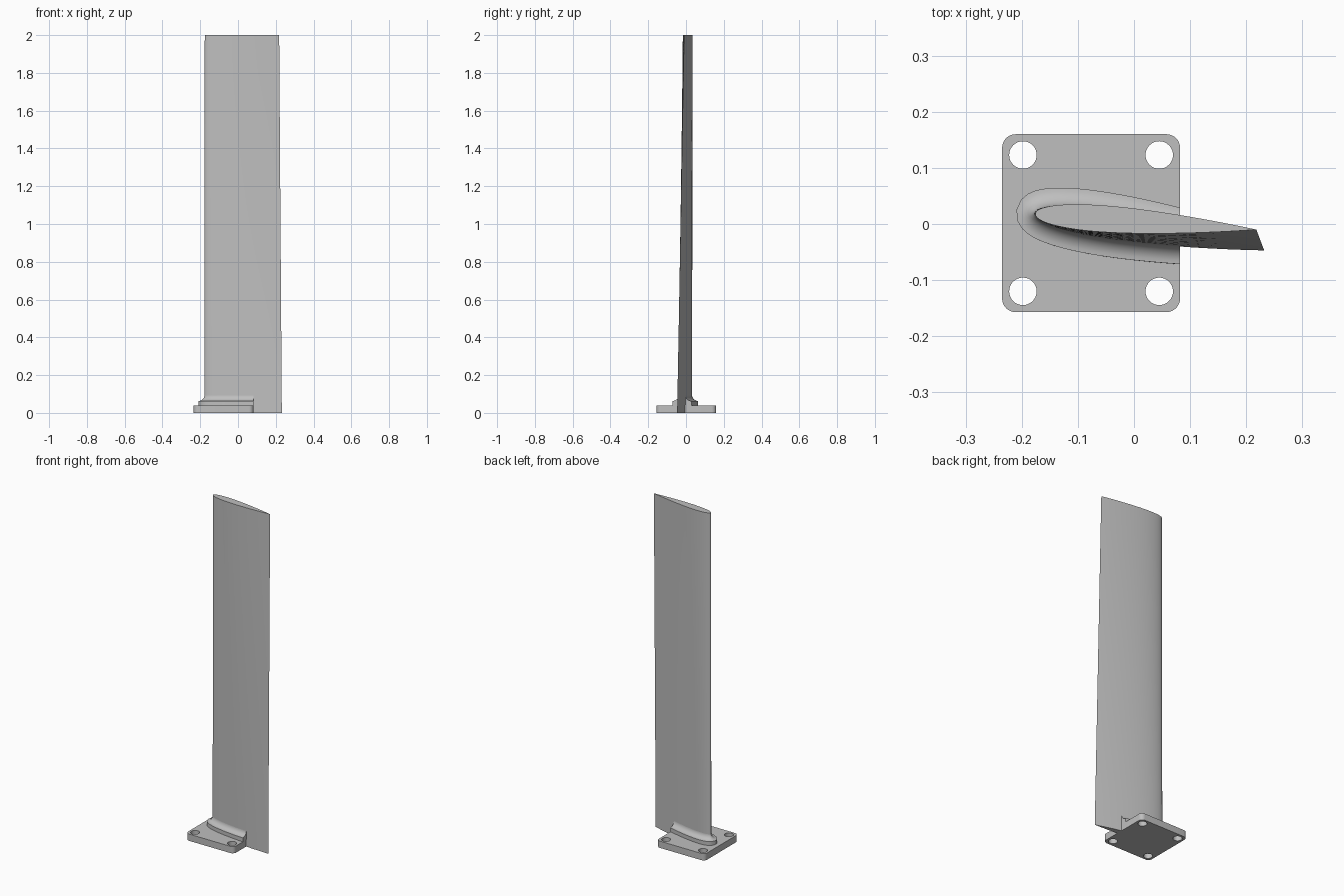
import bpy, bmesh, math
from mathutils import Vector

if "Cube" in bpy.data.objects:
    bpy.data.objects.remove(bpy.data.objects["Cube"], do_unlink=True)

# One grey for every part
grey = bpy.data.materials.new("plain grey")
grey.use_nodes = True
COLOUR = (0.52, 0.52, 0.52, 1)
grey.diffuse_color = COLOUR
grey.node_tree.nodes["Principled BSDF"].inputs["Base Color"].default_value = COLOUR

HEIGHT = 2.0
PLATE_TOP = 0.04
CUT_X = 0.082        # flush rear end of the plate and the root fillet


def finish(obj, bm, angle=30):
    bmesh.ops.remove_doubles(bm, verts=bm.verts, dist=1e-5)
    bmesh.ops.recalc_face_normals(bm, faces=bm.faces)
    bm.to_mesh(obj.data)
    bm.free()
    obj.data.materials.clear()
    obj.data.materials.append(grey)
    bpy.ops.object.select_all(action='DESELECT')
    obj.select_set(True)
    bpy.context.view_layer.objects.active = obj
    bpy.ops.object.shade_smooth_by_angle(angle=math.radians(angle))


def new_object(name):
    obj = bpy.data.objects.new(name, bpy.data.meshes.new(name))
    bpy.context.collection.objects.link(obj)
    return obj


def half_thickness(f):
    return 0.6 * (0.2969 * math.sqrt(f) - 0.126 * f - 0.3516 * f**2
                  + 0.2843 * f**3 - 0.1036 * f**4)


def section(z, offset=0.0, steps=32):
    """Symmetric airfoil loop at height z, pushed outward by offset."""
    t = z / HEIGHT
    nose = Vector((-0.178, 0.02)).lerp(Vector((-0.176, 0.018)), t)
    tail = Vector((0.232, -0.047)).lerp(Vector((0.218, -0.01)), t)
    chord = tail - nose
    side = Vector((-chord.y, chord.x))
    loop = []
    for i in range(2 * steps):
        a = math.pi * i / steps
        f = (1 + math.cos(a)) / 2
        sign = 1 if i <= steps else -1
        loop.append(nose + chord * f + side * sign * half_thickness(f))
    result = []
    for i, p in enumerate(loop):
        run = loop[(i + 1) % len(loop)] - loop[i - 1]
        q = p + Vector((run.y, -run.x)).normalized() * offset
        result.append((q.x, q.y, z))
    return result


def loft(rings):
    bm = bmesh.new()
    loops = [[bm.verts.new(p) for p in ring] for ring in rings]
    for low, high in zip(loops, loops[1:]):
        for i in range(len(low)):
            j = (i + 1) % len(low)
            bm.faces.new((low[i], low[j], high[j], high[i]))
    bm.faces.new(loops[0][::-1])
    bm.faces.new(loops[-1])
    return bm


# Tall blade, gently twisted from root to tip
finish(new_object("blade"), loft([section(HEIGHT * k / 10) for k in range(11)]))

# Root collar with a concave fillet, cut flush with the plate
R, BASE = 0.032, 0.063
rings = [section(PLATE_TOP - 0.005, R), section(BASE, R)]
for k in range(1, 9):
    a = math.pi / 2 * k / 8
    rings.append(section(BASE + R * (1 - math.cos(a)), R * (1 - math.sin(a)) - 0.0004))
bm = loft(rings)
cut = bmesh.ops.bisect_plane(bm, geom=bm.verts[:] + bm.edges[:] + bm.faces[:],
                             plane_co=(CUT_X, 0, 0), plane_no=(1, 0, 0),
                             clear_outer=True)
bmesh.ops.holes_fill(bm, edges=[e for e in bm.edges if e.is_boundary])
finish(new_object("root_fillet"), bm)


# Mounting plate: rounded outline with four bolt holes, extruded
def arc(cx, cy, r, start, end, n):
    return [(cx + r * math.cos(start + (end - start) * i / n),
             cy + r * math.sin(start + (end - start) * i / n)) for i in range(n + 1)]


curve = bpy.data.curves.new("mounting_plate", 'CURVE')
curve.dimensions = '2D'
curve.fill_mode = 'BOTH'
curve.extrude = PLATE_TOP / 2


def add_loop(points):
    spline = curve.splines.new('POLY')
    spline.points.add(len(points) - 1)
    for point, (x, y) in zip(spline.points, points):
        point.co = (x, y, 0, 1)
    spline.use_cyclic_u = True


half, corner = 0.1585, 0.024
centre = Vector((CUT_X - half, 0.0015))
outline = []
for k, (sx, sy) in enumerate([(1, 1), (-1, 1), (-1, -1), (1, -1)]):
    reach = half - corner
    outline += arc(centre.x + sx * reach, centre.y + sy * reach, corner,
                   k * math.pi / 2, (k + 1) * math.pi / 2, 8)
    add_loop(arc(centre.x + sx * 0.1215, centre.y + sy * 0.1215, 0.0245,
                 0, math.tau, 32)[:-1])
add_loop(outline)

outline_obj = bpy.data.objects.new("plate_outline", curve)
bpy.context.collection.objects.link(outline_obj)
bpy.context.view_layer.update()
mesh = bpy.data.meshes.new_from_object(
    outline_obj.evaluated_get(bpy.context.evaluated_depsgraph_get()))
bpy.data.objects.remove(outline_obj, do_unlink=True)
plate = bpy.data.objects.new("mounting_plate", mesh)
bpy.context.collection.objects.link(plate)
bm = bmesh.new()
bm.from_mesh(mesh)
bmesh.ops.translate(bm, verts=bm.verts, vec=(0, 0, PLATE_TOP / 2))
finish(plate, bm)
